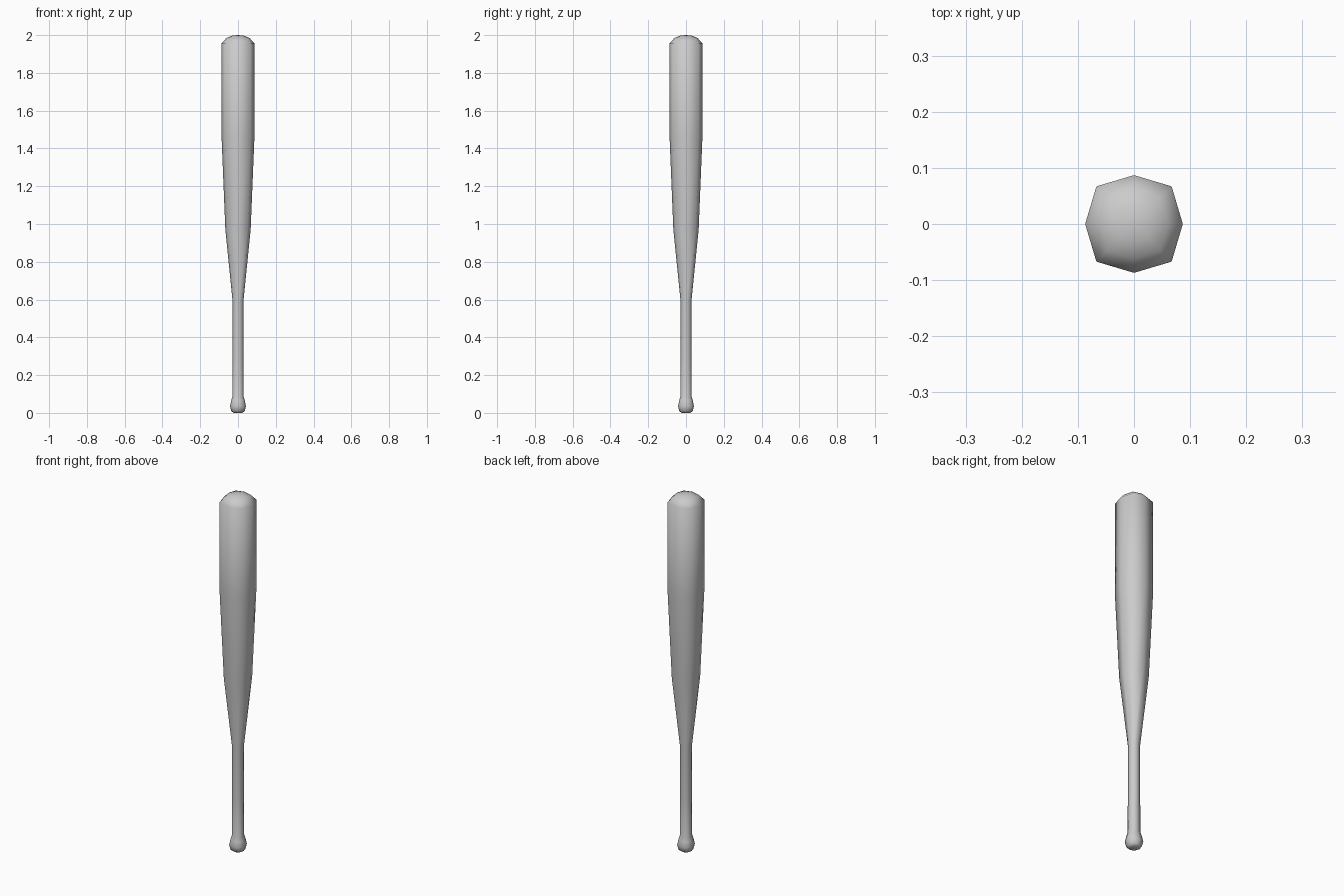
import bpy, bmesh, math

if "Cube" in bpy.data.objects:
    bpy.data.objects.remove(bpy.data.objects["Cube"])

SIDES = 8
# (half-width, height) profile from knob to barrel tip
PROFILE = [(0.022, 0.0), (0.035, 0.008), (0.042, 0.035), (0.036, 0.065),
           (0.029, 0.09), (0.028, 0.3), (0.028, 0.585), (0.067, 0.97),
           (0.087, 1.46), (0.087, 1.957), (0.061, 1.985), (0.032, 1.997)]

bm = bmesh.new()


def ring(radius, z):
    """Octagonal ring whose diagonal corners bulge a little."""
    verts = []
    for i in range(SIDES):
        a = 2 * math.pi * i / SIDES
        r = radius * (1.09 if i % 2 else 1.0)
        verts.append(bm.verts.new((r * math.cos(a), r * math.sin(a), z)))
    return verts


# Bat body: bridge consecutive rings
rings = [ring(r, z) for r, z in PROFILE]
for low, high in zip(rings, rings[1:]):
    for i in range(SIDES):
        j = (i + 1) % SIDES
        bm.faces.new((low[i], low[j], high[j], high[i]))

# Knob base and domed barrel tip
bm.faces.new(rings[0][::-1])
tip = bm.verts.new((0, 0, 2.0))
for i in range(SIDES):
    bm.faces.new((rings[-1][i], rings[-1][(i + 1) % SIDES], tip))

for face in bm.faces:
    face.smooth = True
mesh = bpy.data.meshes.new("bat")
bm.to_mesh(mesh)
bm.free()
bat = bpy.data.objects.new("bat", mesh)
bpy.context.collection.objects.link(bat)
